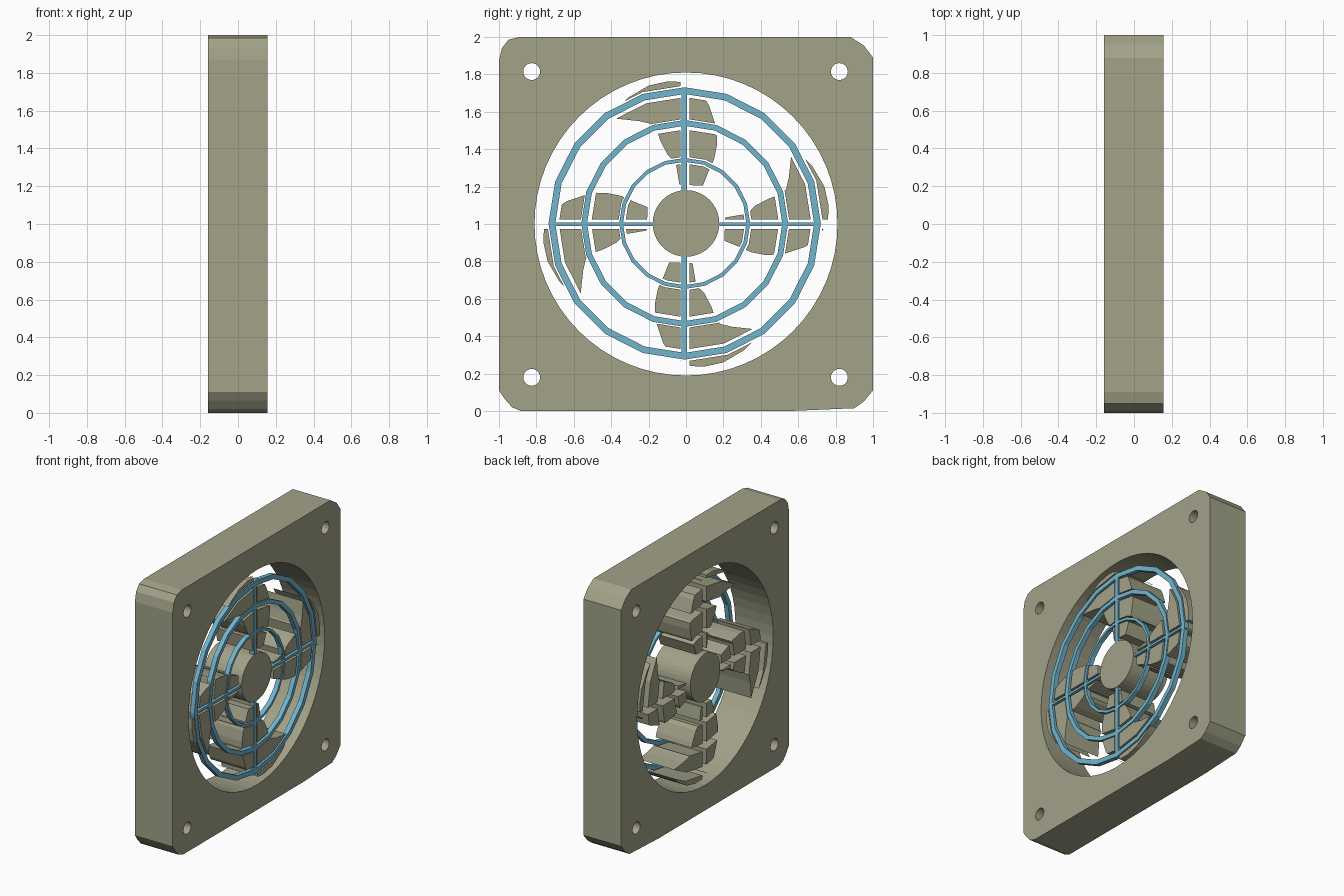
import bpy, bmesh
from math import sin, cos, pi, radians

if "Cube" in bpy.data.objects:
    bpy.data.objects.remove(bpy.data.objects["Cube"])


def material(name, rgb):
    m = bpy.data.materials.new(name)
    m.diffuse_color = (*rgb, 1)
    m.use_nodes = True
    m.node_tree.nodes["Principled BSDF"].inputs["Base Color"].default_value = m.diffuse_color
    return m


KHAKI = material("khaki_plastic", (0.36, 0.36, 0.25))
BLUE = material("blue_grill", (0.17, 0.46, 0.61))


def circle(cy, cz, r, n):
    return [(cy + r * sin(2 * pi * i / n), cz + r * cos(2 * pi * i / n)) for i in range(n)]


def box(y0, y1, z0, z1):
    return [(y0, z0), (y1, z0), (y1, z1), (y0, z1)]


def plate(name, loops, x0, x1, mat=None):
    """Extrude closed (y, z) loops along x; inner loops become holes."""
    cu = bpy.data.curves.new(name, 'CURVE')
    cu.dimensions = '2D'
    cu.fill_mode = 'BOTH'
    cu.extrude = (x1 - x0) / 2
    for pts in loops:
        s = cu.splines.new('POLY')
        s.points.add(len(pts) - 1)
        for p, (y, z) in zip(s.points, pts):
            p.co = (y, z, 0, 1)
        s.use_cyclic_u = True
    tmp = bpy.data.objects.new(name + "_curve", cu)
    bpy.context.collection.objects.link(tmp)
    dg = bpy.context.evaluated_depsgraph_get()
    me = bpy.data.meshes.new_from_object(tmp.evaluated_get(dg))
    bpy.data.objects.remove(tmp)
    bm = bmesh.new()
    bm.from_mesh(me)
    # local (x, y, z) -> world (y, z, x)
    for v in bm.verts:
        a, b, c = v.co
        v.co = (c + (x0 + x1) / 2, a, b)
    bmesh.ops.remove_doubles(bm, verts=bm.verts, dist=1e-5)
    bmesh.ops.recalc_face_normals(bm, faces=bm.faces)
    for f in bm.faces:
        f.smooth = False
    bm.to_mesh(me)
    bm.free()
    me.name = name
    me.materials.clear()
    if mat:
        me.materials.append(mat)
    ob = bpy.data.objects.new(name, me)
    bpy.context.collection.objects.link(ob)
    return ob


XB, XF = -0.16, 0.155

# square housing with clipped corners, round opening and four screw holes
outline = [(-0.88, 0), (0.55, 0), (0.90, 0.015), (0.95, 0.05), (1, 0.11),
           (1, 1.89), (0.985, 1.91), (0.95, 1.955), (0.88, 2),
           (-0.89, 2), (-0.95, 1.985), (-0.985, 1.94), (-1, 1.87),
           (-1, 0.11), (-0.97, 0.065), (-0.93, 0.02)]
screws = [circle(y, z, 0.045, 24) for y in (-0.825, 0.82) for z in (0.18, 1.815)]
plate("housing", [outline, circle(0, 1, 0.81, 64)] + screws, XB, XF, KHAKI)

# central motor hub
plate("hub", [circle(0, 1.003, 0.178, 40)], XB, XF, KHAKI)

# four curved blades, one outline turned in quarter steps
blade = [(-0.035, 0.21), (-0.055, 0.33), (-0.095, 0.365), (-0.135, 0.44), (-0.16, 0.51),
         (-0.185, 0.535), (-0.25, 0.55), (-0.39, 0.565), (-0.375, 0.61), (-0.31, 0.675),
         (-0.2, 0.74), (-0.1, 0.762), (-0.03, 0.76), (0.02, 0.74), (0.09, 0.69),
         (0.125, 0.63), (0.15, 0.555), (0.168, 0.5), (0.165, 0.42), (0.15, 0.345),
         (0.12, 0.28), (0.09, 0.205)]
loops = []
for k in range(4):
    c, s = round(cos(k * pi / 2)), round(sin(k * pi / 2))
    loops.append([(c * u - s * v, 1 + s * u + c * v) for u, v in blade])
blades = plate("fan_blades", loops, -0.15, 0.15, KHAKI)

# clearance slots around the grill bars, cut through the blades
slots = [[circle(-0.005, 1.003, ro, 20), circle(-0.005, 1.003, ri, 20)]
         for ro, ri in ((0.738, 0.675), (0.560, 0.502), (0.358, 0.320))]
slots += [[box(-0.03, 0.02, 0.2, 1.8)], [box(-0.8, 0.8, 0.973, 1.025)]]
cutters = []
for i, lp in enumerate(slots):
    cut = plate("slot_cutter_%d" % i, lp, -0.3, 0.3)
    cut.hide_render = True
    mod = blades.modifiers.new("slot", 'BOOLEAN')
    mod.object, mod.operation, mod.solver = cut, 'DIFFERENCE', 'EXACT'
    cutters.append(cut)
dg = bpy.context.evaluated_depsgraph_get()
cut_mesh = bpy.data.meshes.new_from_object(blades.evaluated_get(dg))
blades.modifiers.clear()
blades.data = cut_mesh
cut_mesh.materials.clear()
cut_mesh.materials.append(KHAKI)
for cut in cutters:
    bpy.data.objects.remove(cut)

# finger guard: three rings and four spokes
GB, GF = 0.115, 0.15
for name, ro, ri in (("outer", 0.728, 0.692), ("middle", 0.553, 0.522), ("inner", 0.35, 0.33)):
    plate("grill_ring_" + name,
          [circle(-0.007, 1.003, ro, 20), circle(-0.007, 1.003, ri, 20)], GB, GF, BLUE)
for name, b in (("top", box(-0.025, 0.005, 1.17, 1.70)),
                ("bottom", box(-0.025, 0.005, 0.30, 0.835)),
                ("left", box(-0.705, -0.17, 0.99, 1.008)),
                ("right", box(0.17, 0.69, 0.99, 1.008))):
    plate("grill_spoke_" + name, [b], GB, GF, BLUE)
